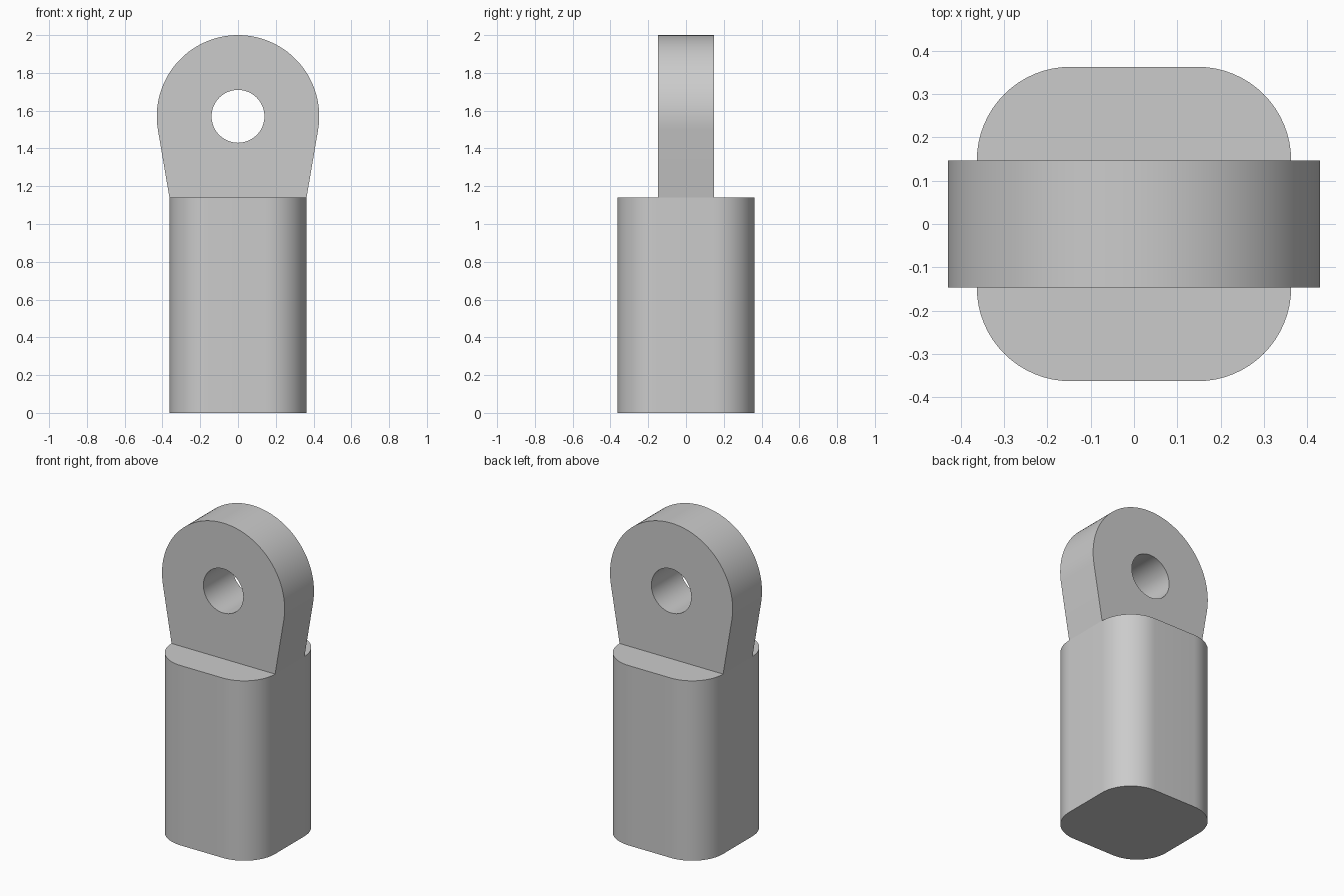
import bpy
import bmesh
from math import sin, cos, acos, atan2, hypot, pi, radians
from mathutils import Vector

cube = bpy.data.objects.get("Cube")
if cube:
    bpy.data.objects.remove(cube, do_unlink=True)

HALF = 0.363        # half width of the shank
FLAT = 0.147        # half width of its flats, and half thickness of the eye
SHANK_TOP = 1.14
EYE_Z, EYE_R, HOLE_R = 1.57, 0.43, 0.14

grey = bpy.data.materials.new("plain_grey")
grey.use_nodes = True
colour = (0.6, 0.6, 0.6, 1)
grey.diffuse_color = colour
grey.node_tree.nodes["Principled BSDF"].inputs["Base Color"].default_value = colour


def arc(cx, cy, r, start, end, steps):
    """Points along an arc, both ends included."""
    angles = [start + (end - start) * i / steps for i in range(steps + 1)]
    return [(cx + r * cos(a), cy + r * sin(a)) for a in angles]


def extruded(name, loops, place, push):
    """Fill an outline (further loops are holes) and extrude it into a solid."""
    bm = bmesh.new()
    edges = []
    for loop in loops:
        verts = [bm.verts.new(place(*p)) for p in loop]
        edges += [bm.edges.new((v, verts[i - 1])) for i, v in enumerate(verts)]
    if len(loops) == 1:
        bm.faces.new(verts)
    else:
        bmesh.ops.triangle_fill(bm, edges=edges, use_beauty=True, use_dissolve=False,
                                normal=Vector(push).normalized())
    result = bmesh.ops.extrude_face_region(bm, geom=bm.faces[:], use_keep_orig=True)
    moved = [g for g in result["geom"] if isinstance(g, bmesh.types.BMVert)]
    bmesh.ops.translate(bm, verts=moved, vec=push)
    bmesh.ops.recalc_face_normals(bm, faces=bm.faces[:])
    mesh = bpy.data.meshes.new(name)
    bm.to_mesh(mesh)
    bm.free()
    mesh.materials.append(grey)
    obj = bpy.data.objects.new(name, mesh)
    bpy.context.collection.objects.link(obj)
    bpy.ops.object.select_all(action="DESELECT")
    obj.select_set(True)
    bpy.context.view_layer.objects.active = obj
    bpy.ops.object.shade_smooth_by_angle(angle=radians(30))
    return obj


# Shank: square bar with large rounded corners
corners = []
for k, (sx, sy) in enumerate([(1, 1), (-1, 1), (-1, -1), (1, -1)]):
    corners += arc(sx * FLAT, sy * FLAT, HALF - FLAT, k * pi / 2, (k + 1) * pi / 2, 16)
extruded("shank", [corners], lambda x, y: (x, y, 0), (0, 0, SHANK_TOP))

# Eye plate: round head with sides running tangent to the shank edges
drop = SHANK_TOP - EYE_Z
tangent = atan2(drop, HALF) + acos(EYE_R / hypot(HALF, drop))
outline = arc(0, 0, EYE_R, tangent, pi - tangent, 64) + [(-HALF, drop), (HALF, drop)]
hole = arc(0, 0, HOLE_R, 0, 2 * pi, 48)[:-1]
extruded("eye_plate", [outline, hole], lambda x, z: (x, -FLAT, EYE_Z + z), (0, 2 * FLAT, 0))
